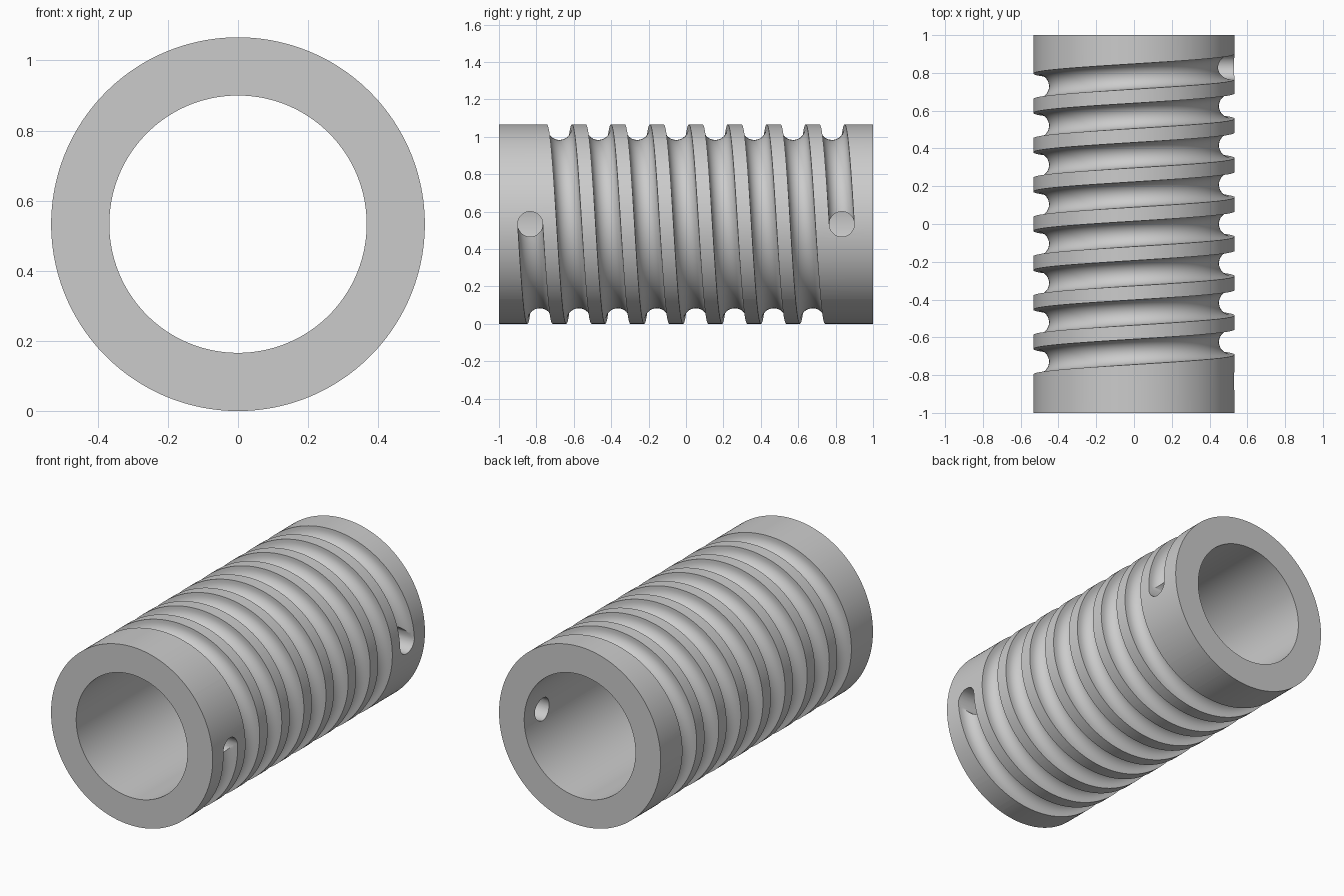
import bpy
import bmesh
from math import cos, sin, pi, radians
from mathutils import Matrix, Vector

if "Cube" in bpy.data.objects:
    bpy.data.objects.remove(bpy.data.objects["Cube"])

OUTER, INNER, FLOOR = 0.533, 0.367, 0.45   # radii of shell, bore and groove floor
GROOVE = 0.067                             # half width of groove and port radius
END = 0.833                                # ports sit at y = -END and y = END
TURNS, STEPS, SIDES = 8, 96, 192
AXIS = Vector((0, 0, OUTER))


def make_object(name, bm):
    bmesh.ops.recalc_face_normals(bm, faces=bm.faces)
    mesh = bpy.data.meshes.new(name)
    bm.to_mesh(mesh)
    bm.free()
    obj = bpy.data.objects.new(name, mesh)
    bpy.context.collection.objects.link(obj)
    return obj


def sweep(name, rings, closed):
    """Skin a list of closed point loops; cap the ends unless it loops round."""
    bm = bmesh.new()
    loops = [[bm.verts.new(p) for p in ring] for ring in rings]
    pairs = list(zip(loops, loops[1:]))
    if closed:
        pairs.append((loops[-1], loops[0]))
    else:
        bm.faces.new(loops[0])
        bm.faces.new(loops[-1])
    for a, b in pairs:
        for i in range(len(a)):
            j = (i + 1) % len(a)
            bm.faces.new((a[i], a[j], b[j], b[i]))
    return make_object(name, bm)


def ring_at(profile, angle, shift=0.0):
    """Place (radius, y) profile points at an angle around the axis."""
    return [AXIS + Vector((r * cos(angle), y + shift, -r * sin(angle)))
            for r, y in profile]


# Tube: rectangular wall section revolved round the y axis
wall = [(INNER, -1), (OUTER, -1), (OUTER, 1), (INNER, 1)]
sleeve = sweep("grooved_sleeve",
               [ring_at(wall, 2 * pi * i / SIDES) for i in range(SIDES)], True)

# Helical cutter with a round-bottomed slot section
slot = [(0.6, -GROOVE)]
for k in range(17):
    a = pi * k / 16
    slot.append((FLOOR + GROOVE - GROOVE * sin(a), -GROOVE * cos(a)))
slot.append((0.6, GROOVE))
count = TURNS * STEPS
helix = sweep("groove_cutter",
              [ring_at(slot, 2 * pi * i / STEPS, END * (2 * i / count - 1))
               for i in range(count + 1)], False)
cutters = [helix]

# Radial ports through the wall at both ends of the groove
for label, y in (("front", -END), ("back", END)):
    bm = bmesh.new()
    bmesh.ops.create_cone(bm, cap_ends=True, segments=48, radius1=GROOVE,
                          radius2=GROOVE, depth=0.4,
                          matrix=Matrix.Translation((0.45, y, OUTER))
                          @ Matrix.Rotation(pi / 2, 4, "Y"))
    cutters.append(make_object(label + "_port_cutter", bm))

for cutter in cutters:
    mod = sleeve.modifiers.new(cutter.name, "BOOLEAN")
    mod.operation = "DIFFERENCE"
    mod.solver = "EXACT"
    mod.object = cutter

# Bake the cuts, then drop the cutters
graph = bpy.context.evaluated_depsgraph_get()
baked = bpy.data.meshes.new_from_object(sleeve.evaluated_get(graph))
sleeve.modifiers.clear()
sleeve.data = baked
for cutter in cutters:
    bpy.data.objects.remove(cutter)

# Single grey finish
grey = bpy.data.materials.new("plain_grey")
grey.use_nodes = True
colour = (0.6, 0.6, 0.6, 1)
grey.diffuse_color = colour
grey.node_tree.nodes["Principled BSDF"].inputs["Base Color"].default_value = colour
baked.materials.clear()
baked.materials.append(grey)

bpy.ops.object.select_all(action="DESELECT")
sleeve.select_set(True)
bpy.context.view_layer.objects.active = sleeve
bpy.ops.object.shade_smooth_by_angle(angle=radians(30))
